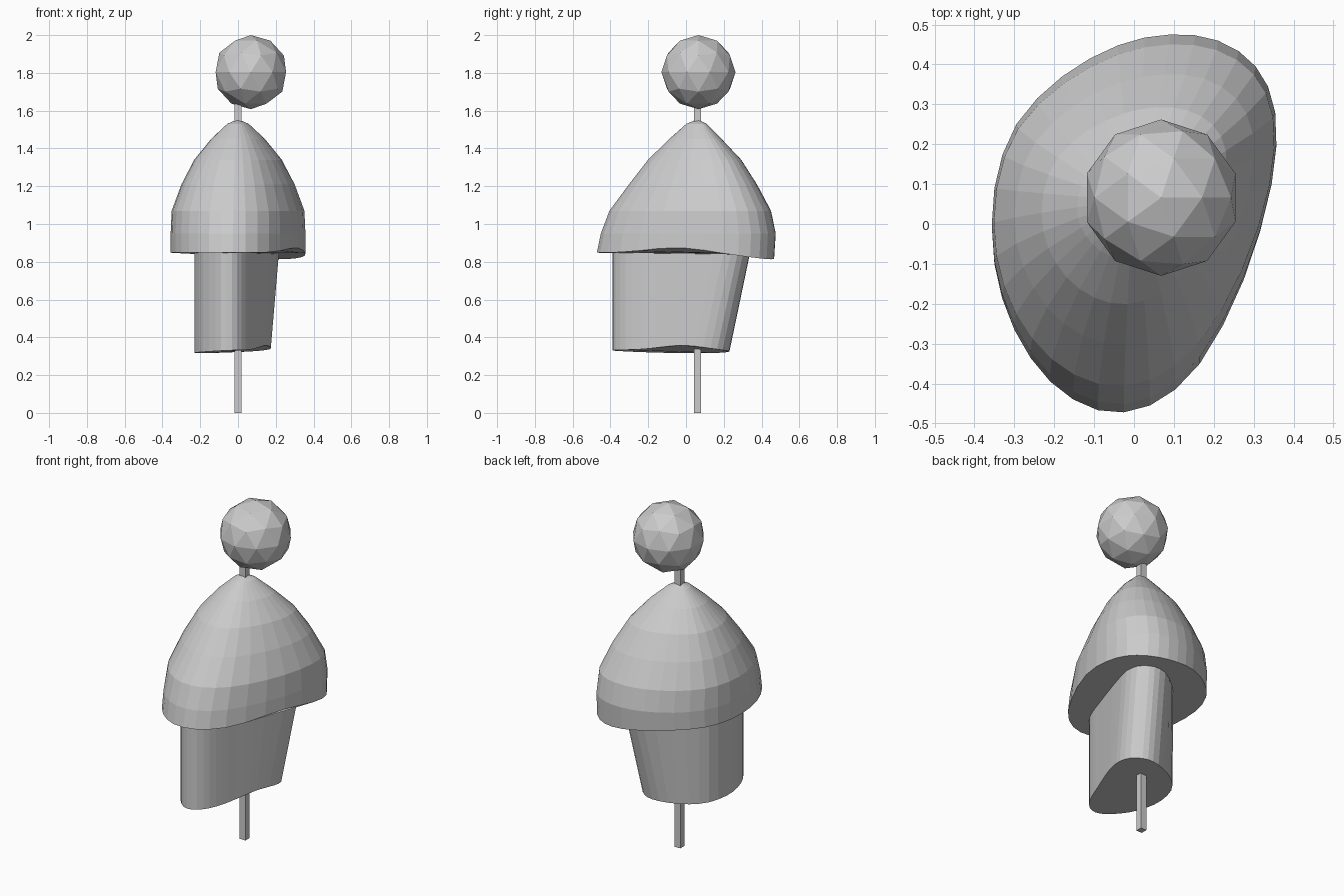
import bpy, bmesh
from math import exp
from mathutils import Vector

if "Cube" in bpy.data.objects:
    bpy.data.objects.remove(bpy.data.objects["Cube"])


def smooth_loop(pts):
    """Closed Catmull-Rom outline with one extra point between each pair."""
    n, out = len(pts), []
    for i in range(n):
        a, b, c, d = (Vector(pts[(i + k) % n]) for k in (-1, 0, 1, 2))
        out += [b, (9 * (b + c) - a - d) / 16]
    return out


def bump(x, y, cx, cy, w):
    return exp(-((x - cx) ** 2 + (y - cy) ** 2) / w)


def loft(name, rings, apex=None):
    """Skin a stack of equal rings (bottom first), closing both ends."""
    bm = bmesh.new()
    loops = [[bm.verts.new(p) for p in ring] for ring in rings]
    n = len(loops[0])
    for lo, hi in zip(loops, loops[1:]):
        for i in range(n):
            j = (i + 1) % n
            bm.faces.new((lo[i], lo[j], hi[j], hi[i]))
    bm.faces.new(loops[0])
    if apex:
        tip = bm.verts.new(apex)
        for i in range(n):
            bm.faces.new((loops[-1][i], loops[-1][(i + 1) % n], tip))
    else:
        bm.faces.new(loops[-1])
    bmesh.ops.recalc_face_normals(bm, faces=bm.faces)
    mesh = bpy.data.meshes.new(name)
    bm.to_mesh(mesh)
    bm.free()
    obj = bpy.data.objects.new(name, mesh)
    bpy.context.collection.objects.link(obj)
    return obj


# Cap: bean-shaped rim rising through rounder rings to an off-centre tip
cap_outline = smooth_loop([
    (0.09, 0.475), (0.21, 0.46), (0.305, 0.395), (0.354, 0.28),
    (0.345, 0.10), (0.275, -0.14), (0.165, -0.35), (0.04, -0.455),
    (-0.09, -0.467), (-0.21, -0.395), (-0.30, -0.265), (-0.35, -0.10),
    (-0.35, 0.09), (-0.295, 0.25), (-0.18, 0.37), (-0.04, 0.448)])
TIP_Y = 0.06
# height, then scale in x, towards the front, towards the back
levels = [(None, 1.0, 1.0, 0.98), (0.95, 1.0, 0.96, 1.0),
          (1.07, 0.985, 0.875, 0.94), (1.21, 0.84, 0.68, 0.76),
          (1.34, 0.65, 0.49, 0.56), (1.45, 0.40, 0.28, 0.31),
          (1.53, 0.16, 0.11, 0.12)]
cap_rings = []
for z, sx, front, back in levels:
    ring = []
    for x, y in cap_outline:
        dy = y - TIP_Y
        rim = (0.848 - 0.035 * bump(x, y, 0.22, 0.45, 0.07)
               + 0.028 * bump(x, y, 0.32, -0.05, 0.05))
        ring.append((x * sx, TIP_Y + dy * (back if dy > 0 else front),
                     rim if z is None else z))
    cap_rings.append(ring)
loft("cap", cap_rings, (0, TIP_Y, 1.555))

# Stem: bean-shaped column whose back right lobe flares towards the cap
stem_outline = smooth_loop([
    (0.06, 0.23), (0.12, 0.215), (0.165, 0.165), (0.174, 0.09),
    (0.157, 0.01), (0.13, -0.08), (0.10, -0.17), (0.072, -0.25),
    (0.04, -0.32), (-0.005, -0.372), (-0.06, -0.388), (-0.12, -0.352),
    (-0.185, -0.265), (-0.222, -0.16), (-0.23, -0.05), (-0.20, 0.07),
    (-0.13, 0.155), (-0.03, 0.21)])
bottom, top = [], []
for x, y in stem_outline:
    bottom.append((x, y, 0.325 + 0.04 * x - 0.02 * y
                   + 0.026 * bump(x, y, 0.16, -0.02, 0.03)))
    s = min(1, max(0, (x + y + 0.05) / 0.3))
    top.append((x + 0.045 * s, y + 0.115 * s, 0.875))
loft("stem", [bottom, top])

# Square stick through the middle
bpy.ops.mesh.primitive_cube_add(size=1, location=(0, 0.061, 0.84))
stick = bpy.context.object
stick.name = "stick"
stick.scale = (0.038, 0.038, 1.68)

# Low-poly ball on top
bpy.ops.mesh.primitive_ico_sphere_add(subdivisions=2, radius=0.196,
                                      location=(0.068, 0.066, 1.804))
bpy.context.object.name = "ball"
